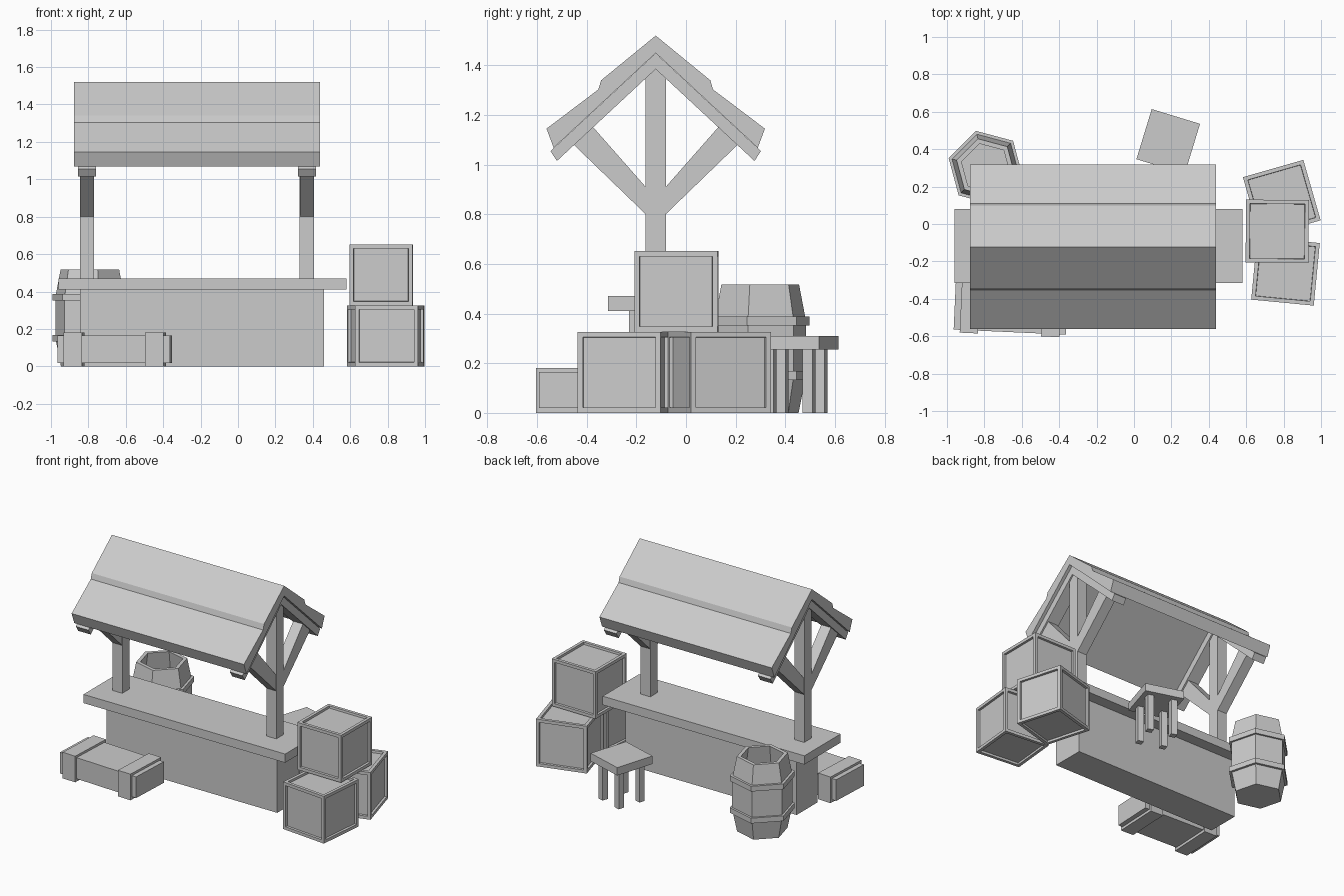
import bpy, bmesh, math
from mathutils import Matrix, Vector

if "Cube" in bpy.data.objects:
    bpy.data.objects.remove(bpy.data.objects["Cube"])


def finish(name, bm, loc=(0, 0, 0), rot=0):
    bmesh.ops.recalc_face_normals(bm, faces=bm.faces[:])
    me = bpy.data.meshes.new(name)
    bm.to_mesh(me)
    bm.free()
    ob = bpy.data.objects.new(name, me)
    ob.location = loc
    ob.rotation_euler.z = math.radians(rot)
    bpy.context.collection.objects.link(ob)
    return ob


def add_box(bm, center, size):
    bmesh.ops.create_cube(bm, size=1, matrix=Matrix.Translation(center) @ Matrix.Diagonal((*size, 1)))


def box(name, center, size):
    bm = bmesh.new()
    add_box(bm, (0, 0, 0), size)
    return finish(name, bm, center)


def extrude_yz(name, pts, x0, x1):
    """Side profile in y/z, extruded along x."""
    bm = bmesh.new()
    f = bm.faces.new([bm.verts.new((x0, y, z)) for y, z in pts])
    ext = bmesh.ops.extrude_face_region(bm, geom=[f])["geom"]
    bmesh.ops.translate(bm, vec=(x1 - x0, 0, 0), verts=[v for v in ext if isinstance(v, bmesh.types.BMVert)])
    return finish(name, bm)


def lathe(name, profile, sides, phase, loc, closed=False):
    """Low-poly turned shape from (radius, z) points."""
    bm = bmesh.new()
    rings = [[bm.verts.new((r * math.cos(phase + i * math.tau / sides),
                            r * math.sin(phase + i * math.tau / sides), z))
              for i in range(sides)] for r, z in profile]
    pairs = list(zip(rings, rings[1:]))
    if closed:
        pairs.append((rings[-1], rings[0]))
    for a, b in pairs:
        for i in range(sides):
            j = (i + 1) % sides
            bm.faces.new((a[i], a[j], b[j], b[i]))
    if not closed:
        bm.faces.new(rings[0])
        bm.faces.new(rings[-1])
    return finish(name, bm, loc)


# Counter
CY, CX = -0.122, -0.22
box("counter_base", (-0.192, -0.115, 0.205), (1.305, 0.23, 0.41))
box("counter_top", (-0.19, -0.117, 0.44), (1.54, 0.395, 0.06))


# Roof: half profiles as offsets from the ridge, mirrored front to back
def mirrored(outer, inner):
    pts = [(CY - d, z) for d, z in reversed(outer)] + [(CY + d, z) for d, z in outer[1:]]
    return pts + [(CY + d, z) for d, z in reversed(inner)] + [(CY - d, z) for d, z in inner[1:]]


extrude_yz("roof", mirrored([(0, 1.52), (0.22, 1.34), (0.231, 1.303), (0.44, 1.145)],
                            [(0, 1.45), (0.411, 1.068)]), -0.877, 0.4385)

# Roof frames: post, rafters and braces at each end
for side, x in (("left", -0.808), ("right", 0.368)):
    box(side + "_post", (x, CY, 0.945), (0.076, 0.081, 0.95))
    extrude_yz(side + "_rafters", mirrored([(0, 1.449), (0.424, 1.055)],
                                           [(0, 1.385), (0.398, 1.015)]), x - 0.048, x + 0.048)
    for end, s in (("front", -1), ("back", 1)):
        pts = [(0.03, 0.79), (0.04, 0.80), (0.335, 1.085), (0.26, 1.16), (0.04, 0.91), (0.03, 0.90)]
        extrude_yz(f"{side}_{end}_brace", [(CY + s * d, z) for d, z in pts], x - 0.037, x + 0.037)


# Crates with recessed panels
def crate(name, loc, rot):
    bm = bmesh.new()
    add_box(bm, (0, 0, 0), (0.336, 0.336, 0.326))
    bmesh.ops.inset_individual(bm, faces=bm.faces[:], thickness=0.03)
    panels = [f for f in bm.faces if all(len(e.link_faces) == 2 for e in f.edges)
              and f.calc_area() > 0.05]
    ext = bmesh.ops.inset_individual(bm, faces=panels, thickness=0.002, depth=-0.015)
    finish(name, bm, loc, rot)


crate("upper_crate", (0.766, -0.039, 0.489), -0.5)
crate("back_crate", (0.79, 0.135, 0.163), 16)
crate("front_crate", (0.81, -0.253, 0.163), -5.5)

# Stool
bm = bmesh.new()
add_box(bm, (0, 0, 0.283), (0.27, 0.28, 0.055))
for sx in (-1, 1):
    for sy in (-1, 1):
        add_box(bm, (sx * 0.082, sy * 0.082, 0.128), (0.042, 0.042, 0.256))
finish("stool", bm, (0.183, 0.441, 0), -17)

# Hexagonal barrel with open top and two hoops
BL, PH = (-0.792, 0.299, 0), math.radians(45)
lathe("barrel", [(0.16, 0), (0.191, 0.15), (0.191, 0.37), (0.162, 0.517), (0.135, 0.517),
                 (0.16, 0.37), (0.16, 0.15), (0.14, 0.05)], 6, PH, BL)
for n, z in (("lower", 0.15), ("upper", 0.37)):
    lathe(n + "_hoop", [(0.18, z - 0.018), (0.206, z - 0.018), (0.206, z + 0.018), (0.18, z + 0.018)],
          6, PH, BL, closed=True)

# Long chest with two straps
bm = bmesh.new()
add_box(bm, (0, 0, 0.092), (0.6, 0.286, 0.146))
for s in (-1, 1):
    add_box(bm, (s * 0.218, 0, 0.09), (0.098, 0.316, 0.18))
finish("long_chest", bm, (-0.658, -0.435, 0), -2.6)
